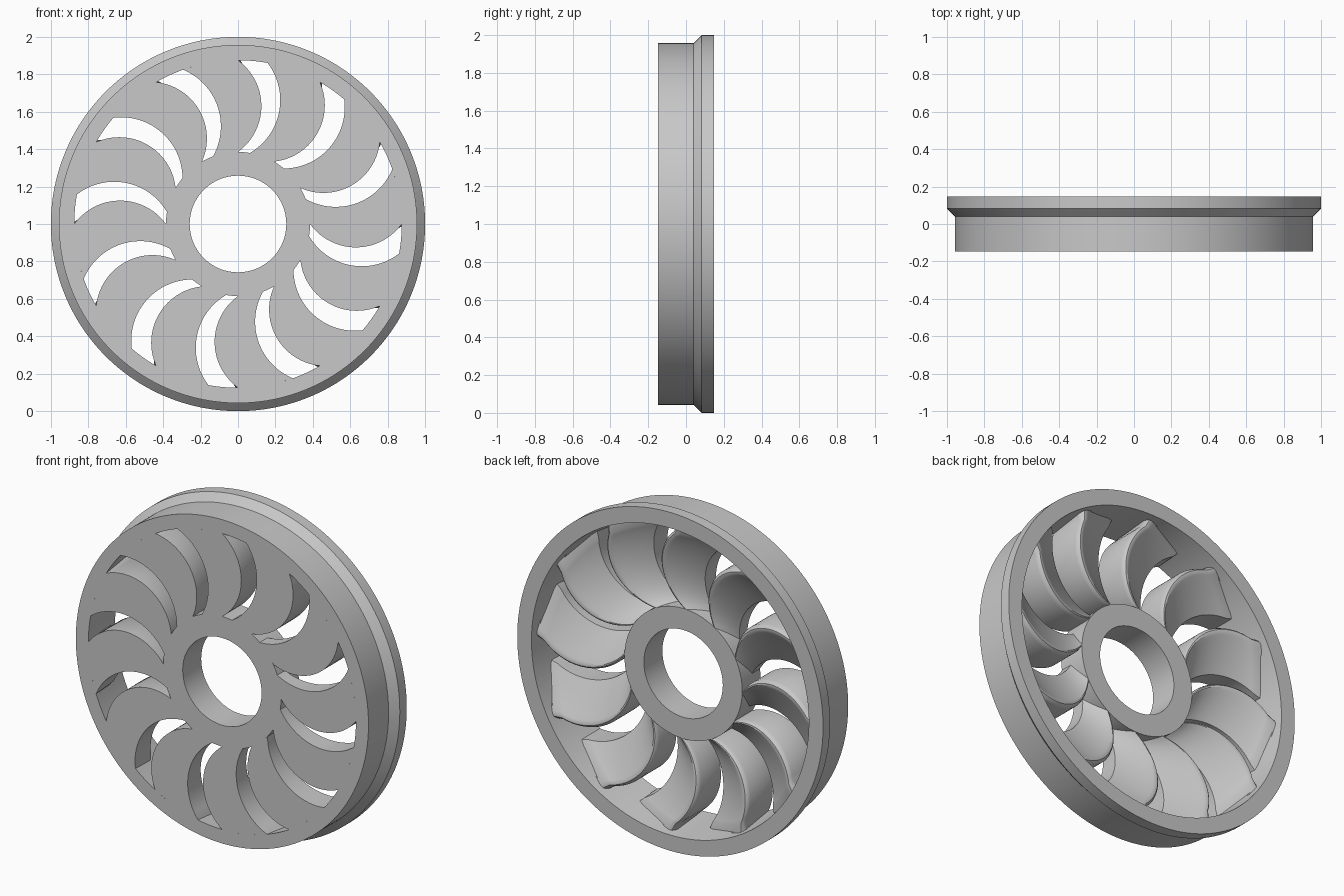
import bpy, bmesh, math

cube = bpy.data.objects.get("Cube")
if cube:
    bpy.data.objects.remove(cube)

grey = bpy.data.materials.new("grey")
grey.use_nodes = True
grey.diffuse_color = (0.58, 0.58, 0.58, 1)
grey.node_tree.nodes["Principled BSDF"].inputs["Base Color"].default_value = (0.58, 0.58, 0.58, 1)

FRONT, BACK = -0.148, 0.148
R_IN, R_OUT = 0.385, 0.875      # radial span of the slots
BLADES = 12
STEP = math.tau / BLADES


def place(r, a, y):
    """Point at radius r and clockwise angle a from the top."""
    return (r * math.sin(a), y, 1 + r * math.cos(a))


def finish(bm, name):
    bmesh.ops.recalc_face_normals(bm, faces=bm.faces)
    mesh = bpy.data.meshes.new(name)
    bm.to_mesh(mesh)
    bm.free()
    mesh.materials.append(grey)
    ob = bpy.data.objects.new(name, mesh)
    bpy.context.collection.objects.link(ob)
    bpy.ops.object.select_all(action='DESELECT')
    ob.select_set(True)
    bpy.context.view_layer.objects.active = ob
    bpy.ops.object.shade_smooth_by_angle(angle=math.radians(30))
    return ob


def loft(bm, rings, close_rows):
    """Skin a list of closed vertex loops."""
    n = len(rings[0])
    last = len(rings) if close_rows else len(rings) - 1
    for i in range(last):
        a, b = rings[i], rings[(i + 1) % len(rings)]
        for j in range(n):
            k = (j + 1) % n
            bm.faces.new((a[j], a[k], b[k], b[j]))


def revolve(name, profile, segments=240):
    bm = bmesh.new()
    rings = [[bm.verts.new(place(r, math.tau * i / segments, y)) for r, y in profile]
             for i in range(segments)]
    loft(bm, rings, True)
    return finish(bm, name)


def arc_angle(r, cx, cz, radius):
    """Angle at which a slot edge arc crosses radius r."""
    d = math.hypot(cx, cz)
    return math.atan2(cx, cz) + math.acos((r * r + d * d - radius * radius) / (2 * r * d))


# Outer rim with a flange at the back and a tapered bore
revolve("rim", [(R_OUT, FRONT), (0.957, FRONT), (0.957, 0.04), (1, 0.083),
                (1, BACK), (0.907, BACK)])

# Recessed hub with the axle hole
revolve("hub", [(0.258, FRONT), (R_IN, FRONT), (R_IN, 0.025), (0.258, 0.025)])

# Curved blades: a rounded ridge on one edge falls away to the other,
# and the whole back rises from the hub towards the rim
drop = [(0, 0.025), (0.03, 0.01), (0.07, 0.001), (0.12, 0), (0.18, 0.006)]
drop += [(0.18 + 0.82 * i / 8, 0.006 + 0.094 * i / 8) for i in range(1, 9)]
ROWS = 28

bm = bmesh.new()
for k in range(BLADES):
    rows = []
    for i in range(ROWS + 1):
        t = i / ROWS
        r = R_IN + (R_OUT - R_IN) * t
        low = arc_angle(r, -0.1015, 0.6617, 0.3272)
        high = arc_angle(r, -0.178, 0.63, 0.303) + STEP
        crest = 0.025 + 0.08 * t
        section = [(f, crest - d) for f, d in drop]
        section += [(f, FRONT) for f, _ in reversed(drop)]
        row = []
        for f, y in section:
            # the outer end follows the taper of the rim bore
            grow = 0.032 * (y - FRONT) / (BACK - FRONT) if i == ROWS else 0
            row.append(bm.verts.new(place(r + grow, high + (low - high) * f + k * STEP, y)))
        rows.append(row)
    loft(bm, rows, False)
    bm.faces.new(rows[0])
    bm.faces.new(rows[-1])
finish(bm, "blades")
